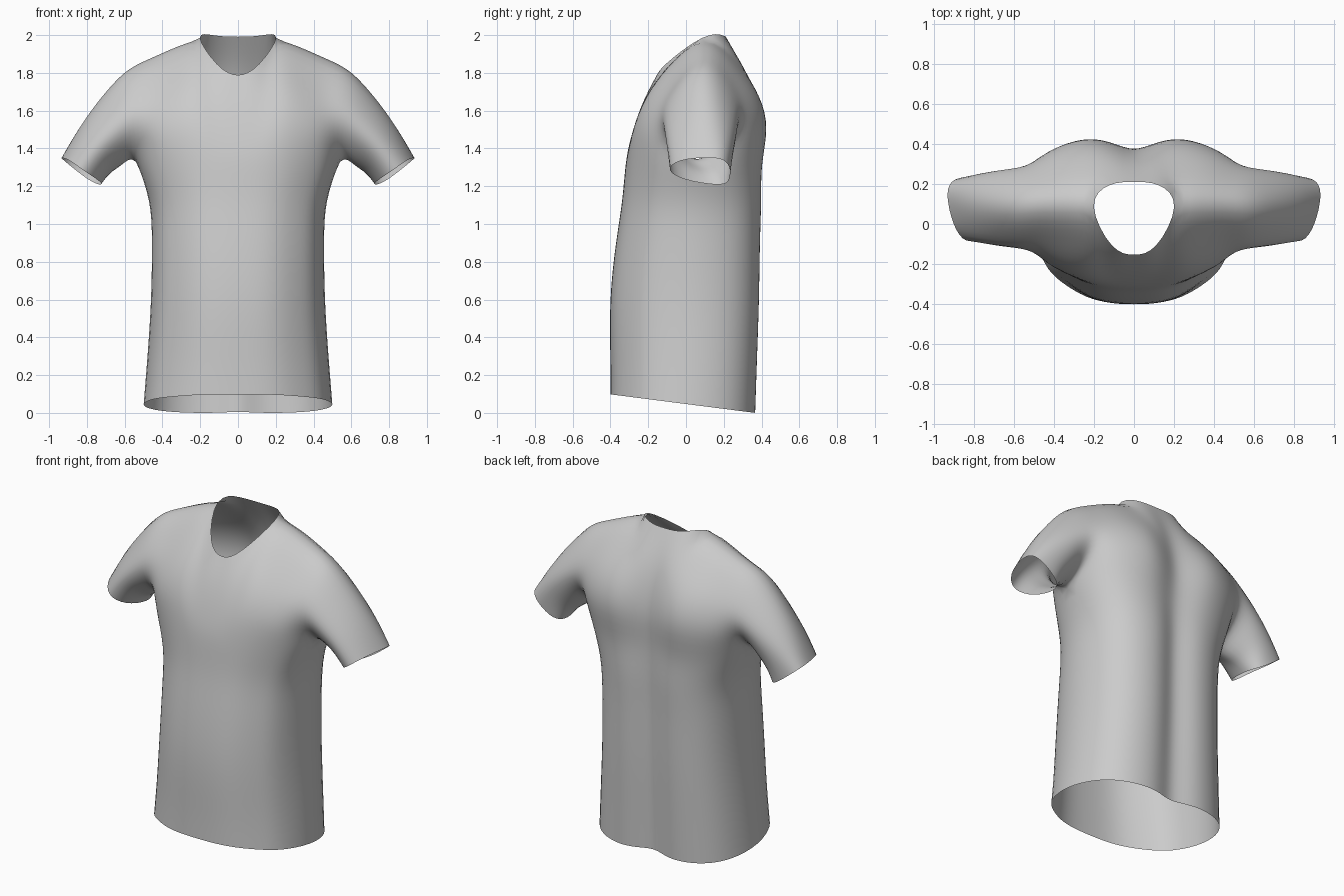
import bpy, bmesh, math
from mathutils import Vector as V

if "Cube" in bpy.data.objects:
    bpy.data.objects.remove(bpy.data.objects["Cube"])

# Half cross-sections of the torso (width fraction, depth fraction), centre to side seam
FRONT = [(0, 1), (.24, .985), (.48, .91), (.72, .73), (.9, .48), (1, 0)]
BACK = [(0, .9), (.2, .97), (.42, 1), (.7, .88), (.92, .55), (1, 0)]
# Torso rows: height, half width, front y, back y
ROWS = [(0, .5, -.4, .365), (.3, .48, -.4, .375), (.6, .461, -.4, .385),
        (.9, .457, -.37, .39), (1.12, .471, -.338, .397), (1.31, .53, -.32, .4)]
ARMPIT = V((.54, .05, 1.33))
# Neckline and shoulder ends of the columns
SHOULDER = [(.205, .09, 1.99), (.34, .1, 1.937), (.48, .1, 1.875), (.6, .09, 1.81)]
FRONT_TOP = [(0, -.15, 1.79), (.11, -.11, 1.845)] + SHOULDER
BACK_TOP = [(0, .21, 1.992), (.12, .195, 1.996)] + SHOULDER
# Chest and upper back, halfway between armpit level and shoulder
FRONT_MID = [(0, -.26, 1.56), (.12, -.25, 1.58), (.23, -.205, 1.68),
             (.35, -.185, 1.64), (.46, -.15, 1.6), (.56, -.125, 1.56)]
BACK_MID = [(0, .355, 1.65), (.1, .375, 1.66), (.22, .385, 1.68),
            (.36, .36, 1.66), (.48, .32, 1.61), (.57, .285, 1.56)]
# Cuff loop: underside, round the front, top, round the back
CUFF = [(.725, .15, 1.21), (.745, .0, 1.235), (.82, -.085, 1.285), (.89, -.03, 1.335),
        (.93, .1, 1.35), (.925, .195, 1.34), (.865, .232, 1.29), (.775, .222, 1.225)]


def panel(section, depth, mids, tops):
    """Columns of points running from the hem up to the neckline or shoulder."""
    columns = []
    for i, (u, v) in enumerate(section):
        col = []
        for j, row in enumerate(ROWS):
            side = .01 * j
            y = side + (row[depth] - side) * v
            z = .047 - .128 * y if j == 0 else row[0]
            col.append(V((row[1] * u, y, z)))
        if i == 5:
            col[-1] = ARMPIT.copy()
        a, m, t = col[-1], V(mids[i]), V(tops[i])
        col += [.375 * a + .75 * m - .125 * t, m, -.125 * a + .75 * m + .375 * t, t]
        columns.append(col)
    return columns


bm = bmesh.new()


def skin(loops, closed=False):
    """Quads between neighbouring point loops."""
    for a, b in zip(loops, loops[1:]):
        n = len(a)
        for k in range(n if closed else n - 1):
            q = (a[k], b[k], b[(k + 1) % n], a[(k + 1) % n])
            bm.faces.new([bm.verts.new(p) for p in q])


# Front and back panels
front = panel(FRONT, 2, FRONT_MID, FRONT_TOP)
back = panel(BACK, 3, BACK_MID, BACK_TOP)
skin(front)
skin(back)

# Sleeve from the armhole to the cuff
armhole = front[5][5:] + back[5][8:5:-1]
sleeve = []
for t in (0, .33, .67, 1):
    bulge = V((.015, 0, .02)) * math.sin(math.pi * t)
    sleeve.append([a.lerp(V(c), t) + bulge for a, c in zip(armhole, CUFF)])
skin(sleeve, True)

bmesh.ops.remove_doubles(bm, verts=bm.verts, dist=.0005)
bmesh.ops.recalc_face_normals(bm, faces=bm.faces)
# Make the outside face outwards
bm.faces.ensure_lookup_table()
chest = min(bm.faces, key=lambda f: f.calc_center_median().y)
if chest.normal.y > 0:
    bmesh.ops.reverse_faces(bm, faces=bm.faces)
mesh = bpy.data.meshes.new("shirt")
bm.to_mesh(mesh)
bm.free()
shirt = bpy.data.objects.new("shirt", mesh)
bpy.context.collection.objects.link(shirt)
for p in mesh.polygons:
    p.use_smooth = True

# Mirror to the other half and smooth the cloth
mirror = shirt.modifiers.new("mirror", 'MIRROR')
mirror.merge_threshold = .001
sub = shirt.modifiers.new("smooth", 'SUBSURF')
sub.levels = sub.render_levels = 2

# Nudge the cage so the smoothed cloth passes through the measured points
target = [v.co.copy() for v in mesh.vertices]
for _ in range(3):
    dg = bpy.context.evaluated_depsgraph_get()
    dg.update()
    smooth = shirt.evaluated_get(dg).data
    offsets = [t - smooth.vertices[i].co for i, t in enumerate(target)]
    for v, t, o in zip(mesh.vertices, target, offsets):
        if o.length < .1:
            v.co += o * .8
        if abs(t.x) < 1e-5:
            v.co.x = 0
    mesh.update()
    shirt.update_tag()
